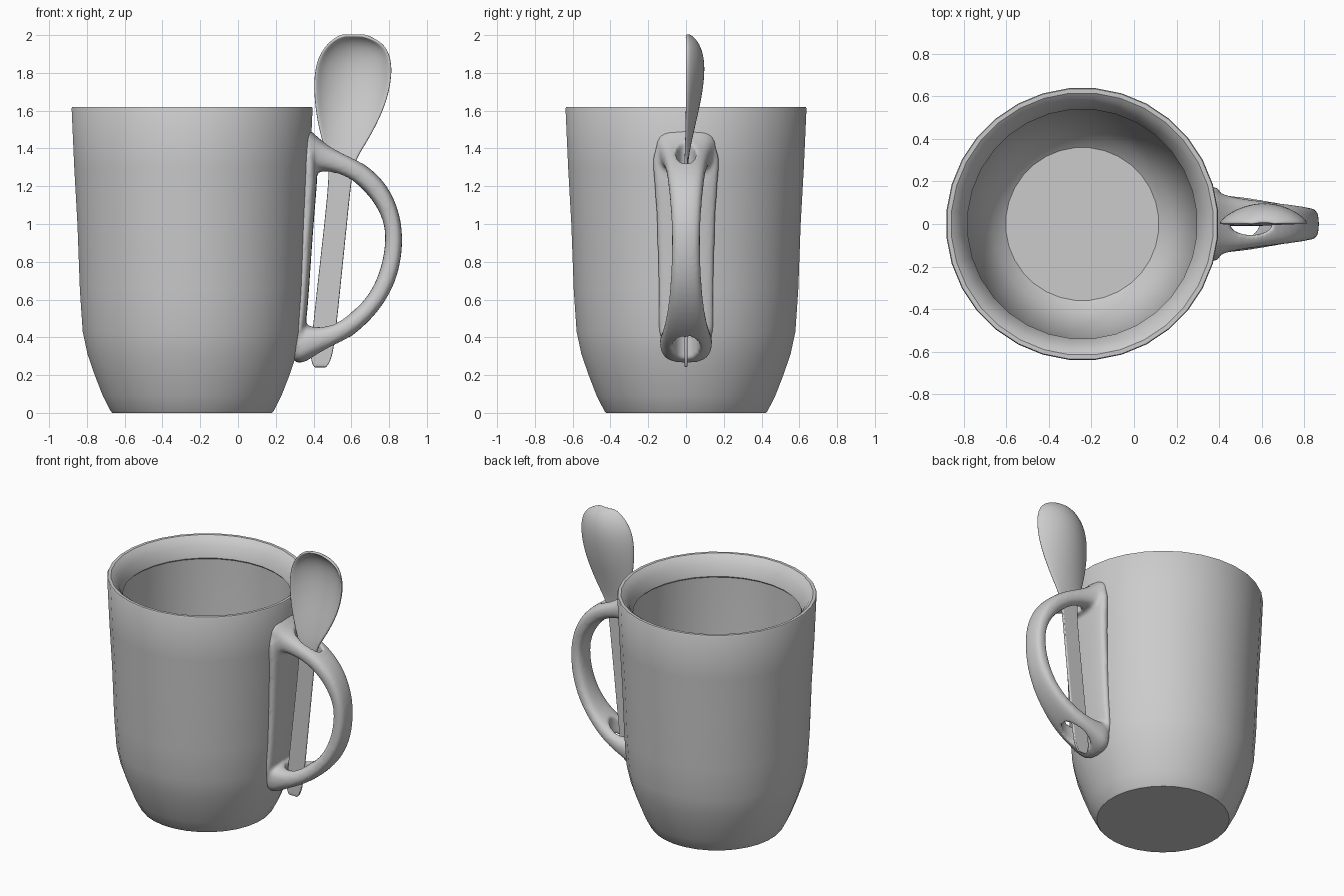
import bpy, bmesh
from math import sin, cos, pi, copysign

cube = bpy.data.objects.get("Cube")
if cube:
    bpy.data.objects.remove(cube, do_unlink=True)

CUP_X = -0.243


def add_rings(bm, rings):
    """Bridge equal closed rings and cap both ends."""
    rows = [[bm.verts.new(p) for p in ring] for ring in rings]
    n = len(rows[0])
    for a, b in zip(rows, rows[1:]):
        for i in range(n):
            j = (i + 1) % n
            bm.faces.new((a[i], a[j], b[j], b[i]))
    bm.faces.new(rows[0][::-1])
    bm.faces.new(rows[-1])


def finish(name, bm):
    bmesh.ops.recalc_face_normals(bm, faces=bm.faces)
    mesh = bpy.data.meshes.new(name)
    bm.to_mesh(mesh)
    bm.free()
    obj = bpy.data.objects.new(name, mesh)
    bpy.context.collection.objects.link(obj)
    return obj


def shade(obj, angle):
    bpy.ops.object.select_all(action='DESELECT')
    obj.select_set(True)
    bpy.context.view_layer.objects.active = obj
    bpy.ops.object.shade_smooth_by_angle(angle=angle)


def circle(r, z, n=32):
    return [(CUP_X + r * cos((i + .5) * 2 * pi / n),
             r * sin((i + .5) * 2 * pi / n), z) for i in range(n)]


def section(xi, zi, xo, zo, half, n=16):
    """Rounded box section between an inner and an outer point."""
    ring = []
    for i in range(n):
        a = 2 * pi * i / n
        c = copysign(abs(cos(a)) ** .7, cos(a))
        s = copysign(abs(sin(a)) ** .7, sin(a))
        ring.append(((xi + xo) / 2 + (xo - xi) / 2 * c, half * s,
                     (zi + zo) / 2 + (zo - zi) / 2 * c))
    return ring


# Cup: outside, flared lip, then inside down to the floor
profile = [(.425, 0), (.435, .012), (.475, .09), (.518, .2), (.556, .31),
           (.582, .43), (.597, .65), (.61, 1.0), (.627, 1.3), (.641, 1.612),
           (.637, 1.62), (.617, 1.62), (.595, 1.603), (.568, 1.565),
           (.545, 1.51), (.54, 1.49), (.55, 1.48), (.55, 1.25), (.54, .85),
           (.52, .45), (.48, .28), (.42, .15), (.36, .1)]
bm = bmesh.new()
add_rings(bm, [circle(r, z) for r, z in profile])
shade(finish("cup", bm), .6)

# Handle: swept grip plus the raised strip along the cup wall
grip = [(.335, 1.24, .335, 1.53, .19), (.38, 1.265, .385, 1.50, .155),
        (.45, 1.285, .46, 1.42, .128), (.59, 1.245, .64, 1.345, .106),
        (.70, 1.15, .775, 1.235, .092), (.77, 1.03, .85, 1.09, .08),
        (.785, .92, .878, .93, .074), (.76, .76, .855, .74, .078),
        (.69, .61, .785, .59, .09), (.58, .51, .68, .465, .108),
        (.47, .46, .55, .365, .13), (.37, .46, .42, .305, .138),
        (.28, .48, .27, .22, .15)]
strip = [(.28, .34, .34, .34, .15), (.29, .5, .367, .5, .15),
         (.31, .8, .386, .8, .15), (.325, 1.1, .408, 1.1, .16),
         (.332, 1.3, .428, 1.3, .18), (.336, 1.45, .40, 1.45, .18)]
bm = bmesh.new()
for part in (grip, strip):
    add_rings(bm, [section(*s) for s in part])
handle = finish("handle", bm)
handle.modifiers.new("round", 'SUBSURF').levels = 2


def remesh():
    mod = handle.modifiers.new("blend", 'REMESH')
    mod.mode = 'VOXEL'
    mod.voxel_size = .01


remesh()
# Openings that hold the spoon
for name, x, z, rx, ry in (("upper_hole", .55, 1.35, .1, .052),
                           ("lower_hole", .485, .38, .105, .072)):
    bm = bmesh.new()
    add_rings(bm, [[(x + rx * cos(i * pi / 16), ry * sin(i * pi / 16), z + dz)
                    for i in range(32)] for dz in (-.2, .2)])
    cutter = finish(name, bm)
    cutter.hide_render = True
    cutter.hide_set(True)
    cutter.display_type = 'WIRE'
    mod = handle.modifiers.new(name, 'BOOLEAN')
    mod.operation = 'DIFFERENCE'
    mod.object = cutter
remesh()
mod = handle.modifiers.new("soften", 'SMOOTH')
mod.factor = .5
mod.iterations = 8

# Apply the handle stack so the openings stay independent of the cutters
bpy.context.view_layer.update()
graph = bpy.context.evaluated_depsgraph_get()
baked = bpy.data.meshes.new_from_object(handle.evaluated_get(graph))
handle.modifiers.clear()
handle.data = baked
for name in ("upper_hole", "lower_hole"):
    bpy.data.objects.remove(bpy.data.objects[name], do_unlink=True)
shade(handle, 1.2)

# Spoon: z, left edge, right edge, bowl depth
spoon_rows = [(.24, .405, .465, 0), (.27, .385, .49, 0), (.35, .385, .51, 0),
              (.6, .412, .536, 0), (1.0, .457, .577, 0), (1.25, .482, .602, 0),
              (1.34, .477, .622, .003), (1.42, .452, .673, .018),
              (1.52, .425, .73, .04), (1.65, .405, .788, .072),
              (1.78, .402, .815, .092), (1.88, .422, .81, .09),
              (1.95, .47, .775, .066), (1.99, .525, .70, .03),
              (2.0, .565, .655, .004)]
bm = bmesh.new()
rows = []
for z, left, right, depth in spoon_rows:
    rows.append([bm.verts.new(((left + right) / 2 + (right - left) / 2 * u,
                               depth * (1 - u * u) ** .8, z))
                 for u in (-1, -.85, -.6, -.3, 0, .3, .6, .85, 1)])
for a, b in zip(rows, rows[1:]):
    for i in range(len(a) - 1):
        bm.faces.new((a[i], a[i + 1], b[i + 1], b[i]))
spoon = finish("spoon", bm)
mod = spoon.modifiers.new("thickness", 'SOLIDIFY')
mod.thickness = .018
mod.offset = 0
mod = spoon.modifiers.new("round", 'SUBSURF')
mod.levels = mod.render_levels = 2
shade(spoon, 1.0)
